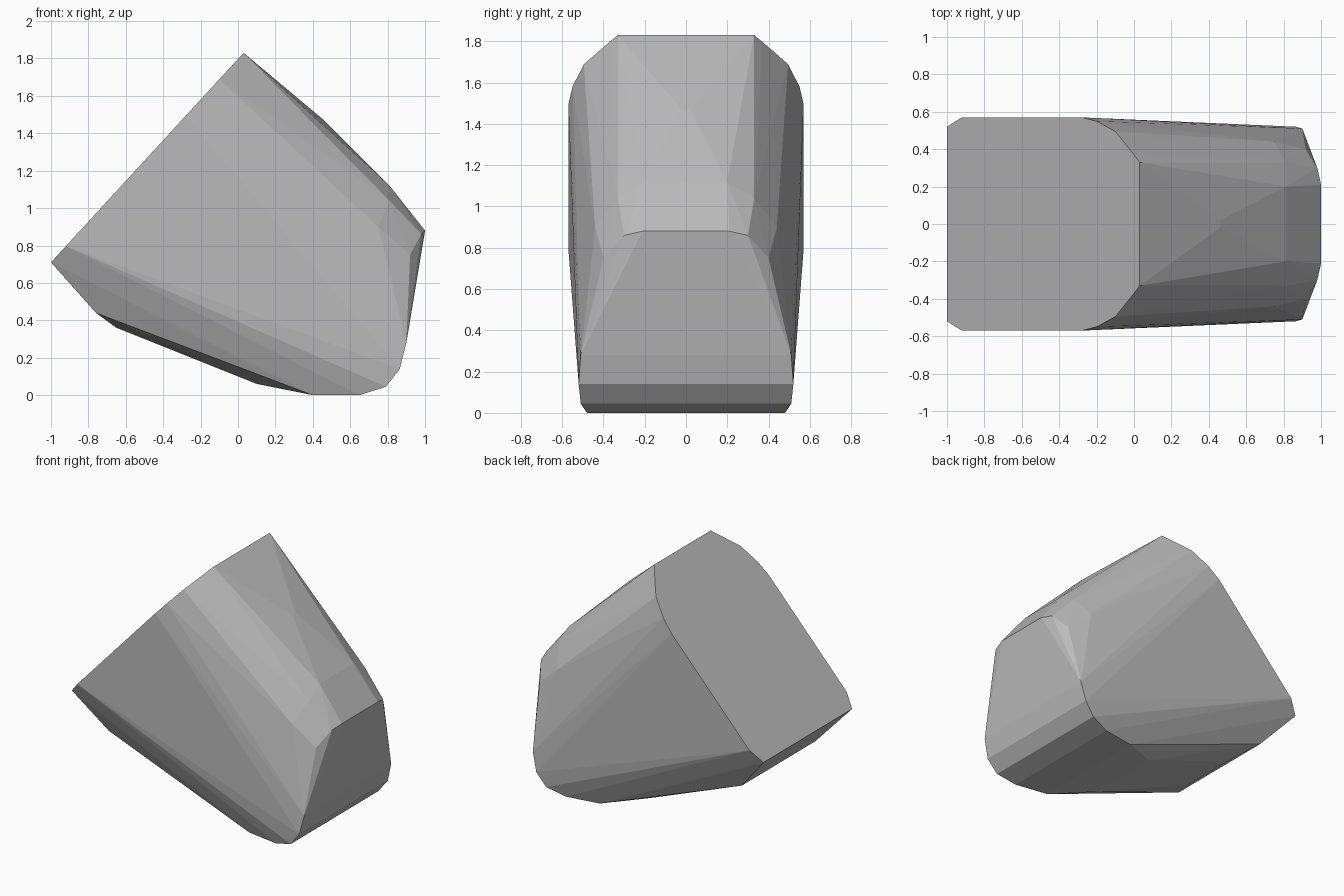
import bpy, bmesh, math

if "Cube" in bpy.data.objects:
    bpy.data.objects.remove(bpy.data.objects["Cube"])

# Half cross-section points, mirrored across y to give a faceted convex stone
# Flat cut face: (x, half width), height follows the sloping plane
cut_rim = [(-1.0, 0.52), (-0.92, 0.57), (-0.28, 0.57), (-0.2, 0.55),
           (-0.1, 0.495), (0.0, 0.37), (0.03, 0.33)]
points = [(x, y, 0.71 + (x + 1) * 1.12 / 1.03) for x, y in cut_rim]

# Ridge and nose: (x, half width, z)
points += [(0.46, 0.02, 1.47), (0.81, 0.20, 1.12), (0.81, 0.33, 1.04),
           (0.75, 0.44, 0.90), (1.0, 0.21, 0.88), (0.98, 0.30, 0.86),
           (0.92, 0.40, 0.75), (0.90, 0.51, 0.28), (0.865, 0.52, 0.14)]

# Rounded underside: (x, half width, z)
points += [(0.79, 0.51, 0.045), (0.65, 0.48, 0.0), (0.40, 0.44, 0.0),
           (0.18, 0.44, 0.10), (0.10, 0.28, 0.06), (-0.65, 0.21, 0.36),
           (-0.76, 0.43, 0.44)]

bm = bmesh.new()
for x, y, z in points:
    for side in (-1, 1):
        bm.verts.new((x, y * side, z))

# Wrap the points in a hull and drop anything left inside
bmesh.ops.convex_hull(bm, input=bm.verts[:])
bmesh.ops.delete(bm, geom=[v for v in bm.verts if not v.link_faces], context='VERTS')
bmesh.ops.dissolve_limit(bm, angle_limit=math.radians(0.5),
                         verts=bm.verts[:], edges=bm.edges[:])
bmesh.ops.recalc_face_normals(bm, faces=bm.faces[:])

mesh = bpy.data.meshes.new("cut_stone")
bm.to_mesh(mesh)
bm.free()

# Plain grey stone
grey = bpy.data.materials.new("stone grey")
grey.diffuse_color = (0.5, 0.5, 0.5, 1)
grey.use_nodes = True
grey.node_tree.nodes["Principled BSDF"].inputs["Base Color"].default_value = grey.diffuse_color
mesh.materials.append(grey)
stone = bpy.data.objects.new("cut_stone", mesh)
bpy.context.collection.objects.link(stone)
